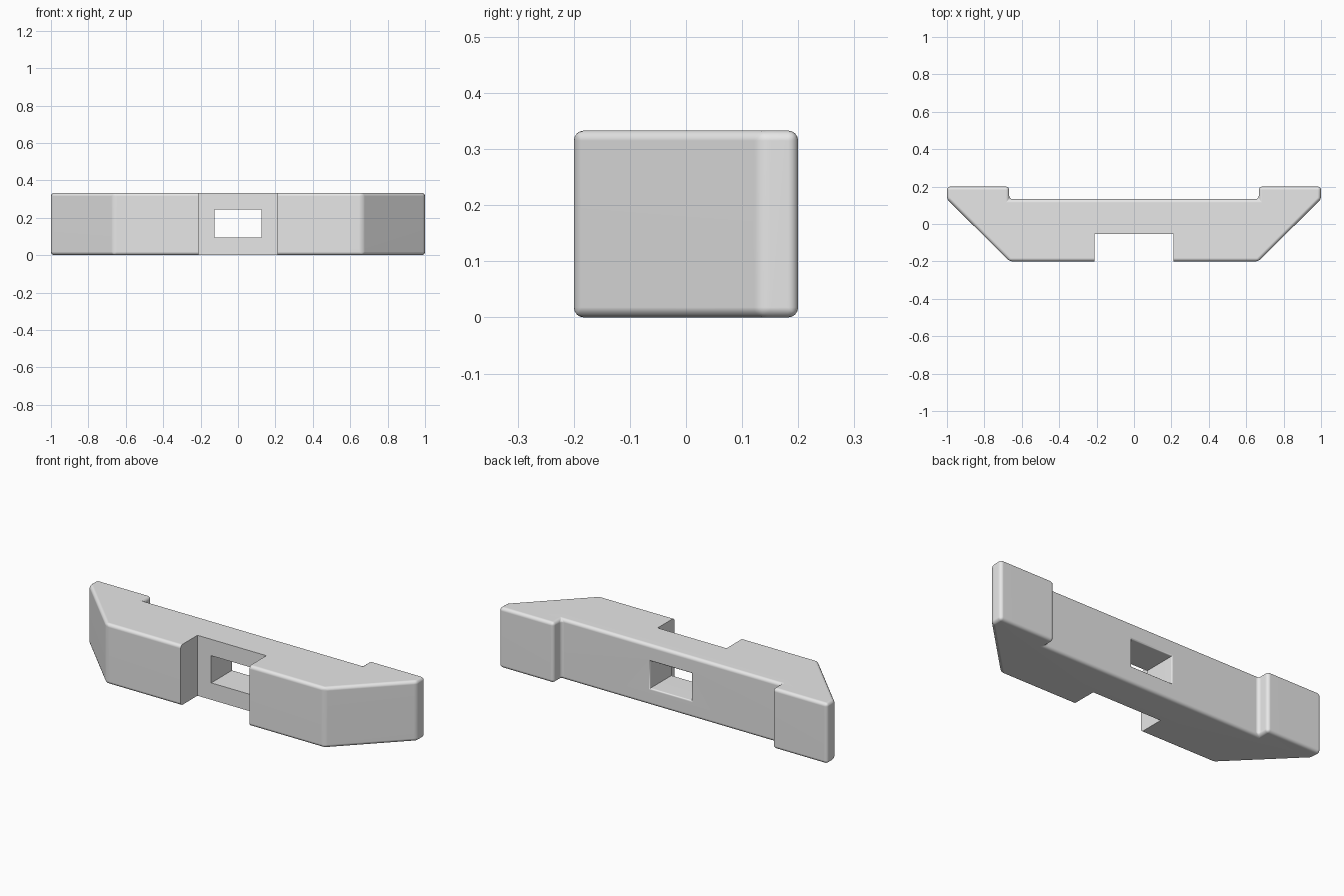
import bpy, bmesh
from math import radians

HEIGHT = 0.333
BACK = 0.133

cube = bpy.data.objects.get("Cube")
if cube:
    bpy.data.objects.remove(cube, do_unlink=True)

grey = bpy.data.materials.new("plain grey")
grey.use_nodes = True
grey.diffuse_color = (0.8, 0.8, 0.8, 1)
grey.node_tree.nodes["Principled BSDF"].inputs["Base Color"].default_value = (0.8, 0.8, 0.8, 1)


def prism(name, outline, z0, z1):
    """Extrude a plan outline between two heights."""
    bm = bmesh.new()
    face = bm.faces.new([bm.verts.new((x, y, z0)) for x, y in outline])
    top = bmesh.ops.extrude_face_region(bm, geom=[face])["geom"]
    verts = [v for v in top if isinstance(v, bmesh.types.BMVert)]
    bmesh.ops.translate(bm, verts=verts, vec=(0, 0, z1 - z0))
    bmesh.ops.recalc_face_normals(bm, faces=bm.faces)
    mesh = bpy.data.meshes.new(name)
    bm.to_mesh(mesh)
    bm.free()
    mesh.materials.append(grey)
    obj = bpy.data.objects.new(name, mesh)
    bpy.context.collection.objects.link(obj)
    return obj


def box(name, half, y0, y1, z0, z1):
    return prism(name, [(-half, y0), (half, y0), (half, y1), (-half, y1)], z0, z1)


def apply(obj, mod):
    bpy.ops.object.modifier_apply(modifier=mod.name)


# Body: mirrored plan with angled ends and raised back corners
right_half = [(0.665, -0.2), (1, 0.133), (1, 0.2), (0.667, 0.2), (0.667, BACK)]
outline = right_half + [(-x, y) for x, y in reversed(right_half)]
body = prism("bumper_body", outline, 0, HEIGHT)
bpy.ops.object.select_all(action="DESELECT")
bpy.context.view_layer.objects.active = body
body.select_set(True)

# Rounded edges
bevel = body.modifiers.new("rounded edges", "BEVEL")
bevel.width = 0.018
bevel.segments = 4
bevel.limit_method = "ANGLE"
bevel.angle_limit = radians(30)
apply(body, bevel)

# Sharp front notch and through window
for cutter in (box("notch_cutter", 0.21, -0.4, -0.053, -0.1, HEIGHT + 0.1),
               box("window_cutter", 0.126, -0.3, 0.4, 0.093, 0.243)):
    cutter.hide_render = True
    cut = body.modifiers.new("cut", "BOOLEAN")
    cut.operation = "DIFFERENCE"
    cut.solver = "EXACT"
    cut.object = cutter
    apply(body, cut)
    bpy.data.objects.remove(cutter, do_unlink=True)

# Softened back rim of the window
bm = bmesh.new()
bm.from_mesh(body.data)
rim = [e for e in bm.edges
       if all(abs(v.co.y - BACK) < 0.002 and abs(v.co.x) < 0.13
              and 0.08 < v.co.z < 0.25 for v in e.verts)
       and e.is_manifold and e.calc_face_angle(0) > 1]
bmesh.ops.bevel(bm, geom=rim, offset=0.008, segments=3, profile=0.5, affect="EDGES")
bm.to_mesh(body.data)
bm.free()

# Smooth bevels with flat main faces
bpy.ops.object.shade_smooth_by_angle(angle=radians(35))
weighted = body.modifiers.new("flat main faces", "WEIGHTED_NORMAL")
weighted.keep_sharp = True
